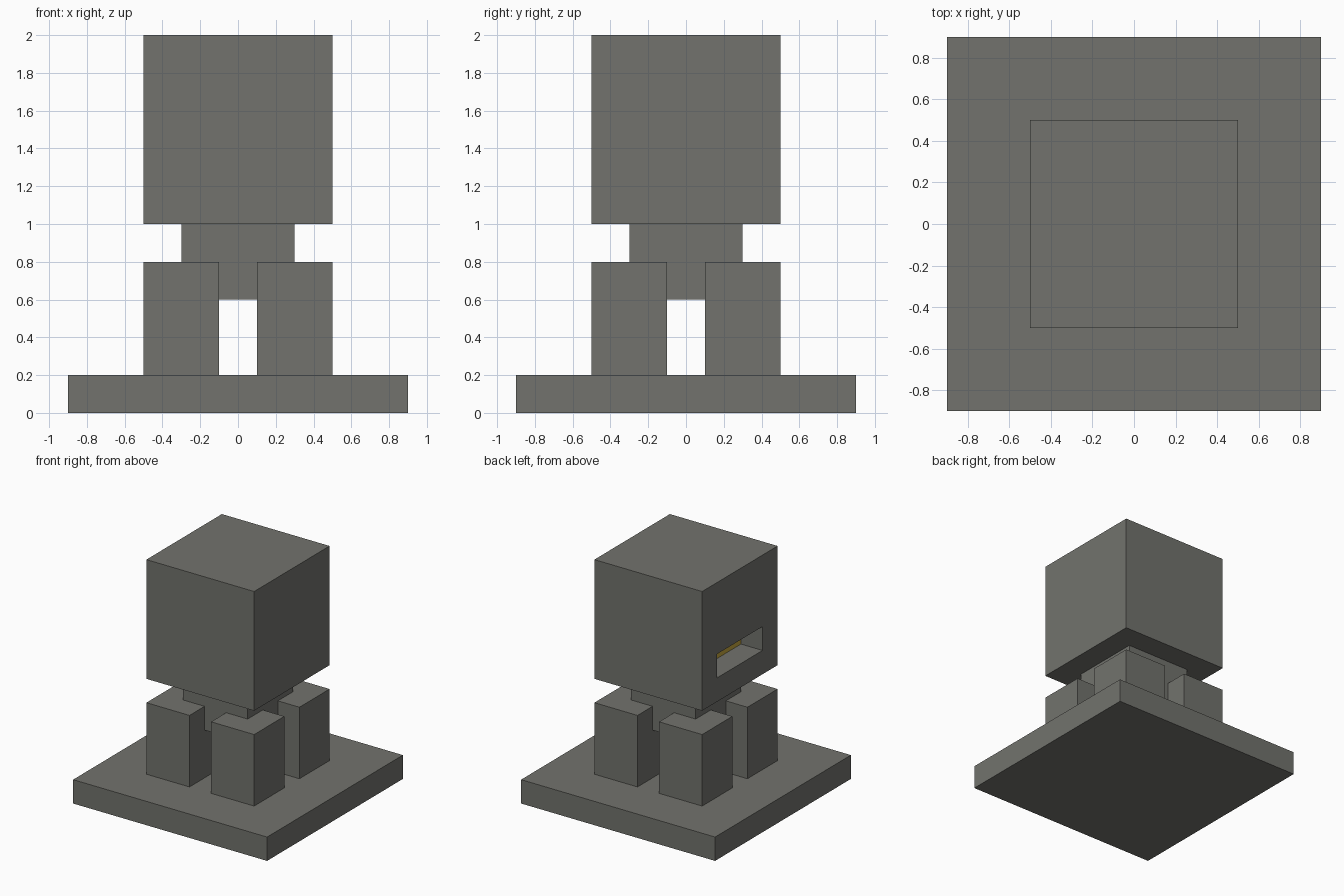
import bpy
import bmesh
from mathutils import Vector

# Remove the default cube
default_cube = bpy.data.objects.get("Cube")
if default_cube:
    bpy.data.objects.remove(default_cube, do_unlink=True)


def make_material(name, rgb):
    mat = bpy.data.materials.new(name)
    mat.use_nodes = True
    color = (*rgb, 1.0)
    mat.diffuse_color = color
    mat.node_tree.nodes["Principled BSDF"].inputs["Base Color"].default_value = color
    return mat


stone = make_material("stone grey", (0.168, 0.171, 0.153))
gold = make_material("gold", (0.55, 0.38, 0.05))


def box(name, low, high):
    """Add a stone box spanning two opposite corners."""
    low, high = Vector(low), Vector(high)
    bm = bmesh.new()
    bmesh.ops.create_cube(bm, size=1)
    bmesh.ops.scale(bm, vec=high - low, verts=bm.verts)
    bmesh.ops.translate(bm, vec=(low + high) / 2, verts=bm.verts)
    mesh = bpy.data.meshes.new(name)
    bm.to_mesh(mesh)
    bm.free()
    mesh.materials.append(stone)
    obj = bpy.data.objects.new(name, mesh)
    bpy.context.collection.objects.link(obj)
    return obj


# Base slab and torso
box("base", (-0.9, -0.9, 0), (0.9, 0.9, 0.2))
box("torso", (-0.3, -0.3, 0.6), (0.3, 0.3, 1.0))

# Four legs
for side, sx in (("left", 1), ("right", -1)):
    for end, sy in (("front", -1), ("back", 1)):
        x, y = 0.3 * sx, 0.3 * sy
        box(f"{end}_{side}_leg", (x - 0.2, y - 0.2, 0.2), (x + 0.2, y + 0.2, 0.8))

# Head, with a slot sunk into its right side and a gold panel at the end
head = box("head", (-0.5, -0.5, 1), (0.5, 0.5, 2))
head.data.materials.append(gold)
bm = bmesh.new()
bm.from_mesh(head.data)
panel = min(bm.faces, key=lambda f: f.calc_center_median().x)
bmesh.ops.inset_individual(bm, faces=[panel], thickness=0.2, use_even_offset=True)
for v in panel.verts:
    if v.co.z > 1.5:
        v.co.z = 1.4
bmesh.ops.inset_individual(bm, faces=[panel], thickness=0, depth=0)
for v in panel.verts:
    v.co.x = -0.3
panel.material_index = 1
bm.normal_update()
bm.to_mesh(head.data)
bm.free()
